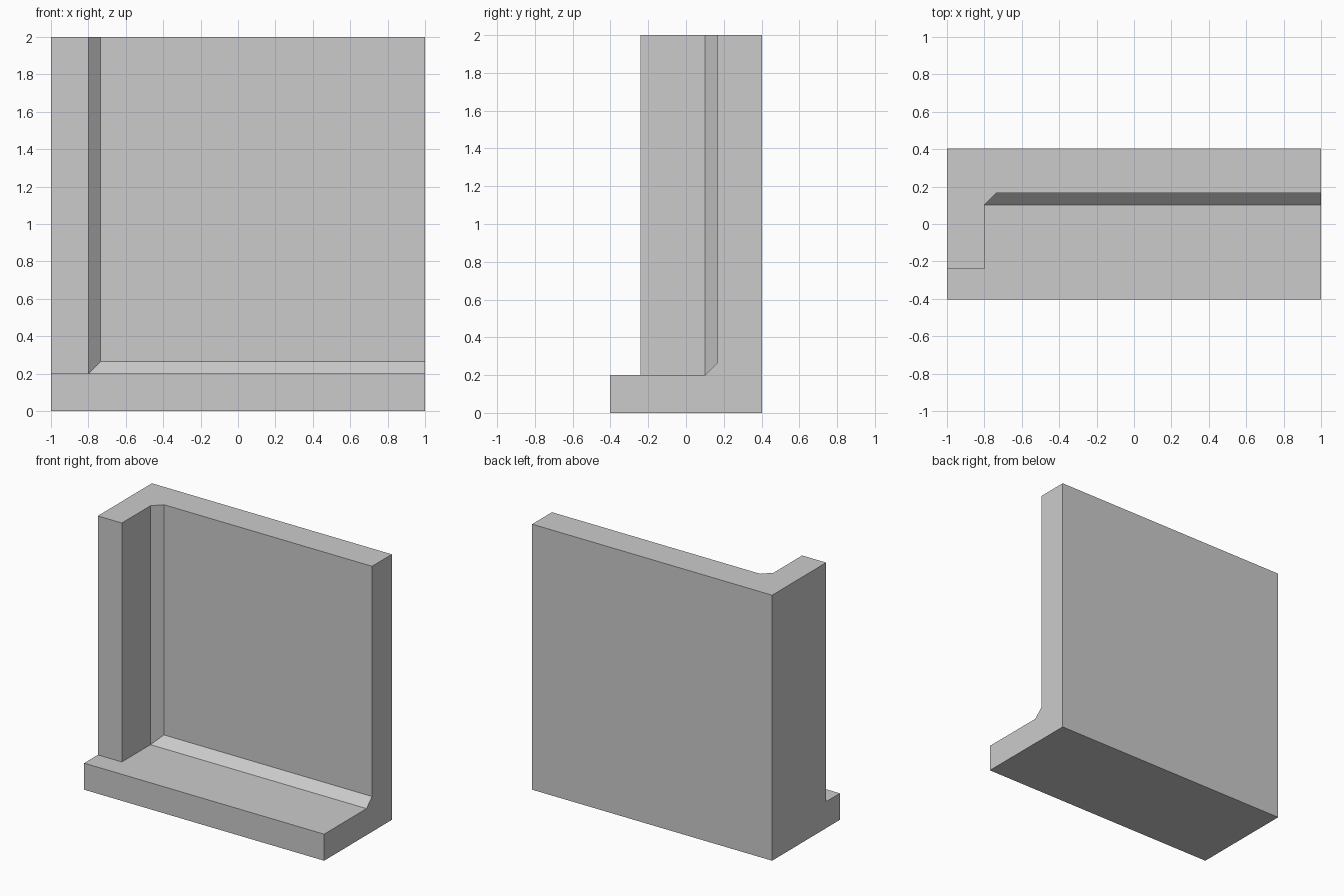
import bpy, bmesh
from mathutils import Vector

if "Cube" in bpy.data.objects:
    bpy.data.objects.remove(bpy.data.objects["Cube"])

FRONT, BACK = -0.403, 0.403
FLOOR = 0.2             # base slab thickness
SIDE = -0.8             # inner face of the side wall
WALL = 0.167            # inner face of the back wall
C = 0.066               # inner corner chamfer


def prism(name, points, offset):
    """Extrude a closed planar profile by the given offset."""
    bm = bmesh.new()
    face = bm.faces.new([bm.verts.new(p) for p in points])
    ext = bmesh.ops.extrude_face_region(bm, geom=[face])
    moved = [g for g in ext["geom"] if isinstance(g, bmesh.types.BMVert)]
    bmesh.ops.translate(bm, verts=moved, vec=Vector(offset))
    bmesh.ops.recalc_face_normals(bm, faces=bm.faces)
    mesh = bpy.data.meshes.new(name)
    bm.to_mesh(mesh)
    bm.free()
    obj = bpy.data.objects.new(name, mesh)
    bpy.context.collection.objects.link(obj)
    return obj


# Base slab and back wall: L-shaped side profile run along x
profile = [(FRONT, 0), (BACK, 0), (BACK, 2), (WALL, 2), (WALL, FLOOR + C),
           (WALL - C, FLOOR), (FRONT, FLOOR)]
wall = prism("corner_wall", [(-1, y, z) for y, z in profile], (2, 0, 0))

# Side wall with chamfered inner corner: L-shaped plan run upwards
plan = [(-1, -0.24), (SIDE, -0.24), (SIDE, WALL - C), (SIDE + C, WALL),
        (1, WALL), (1, BACK), (-1, BACK)]
side = prism("side_wall", [(x, y, 0) for x, y in plan], (0, 0, 2))

# Join both into one solid
mod = wall.modifiers.new("join", 'BOOLEAN')
mod.operation = 'UNION'
mod.solver = 'EXACT'
mod.object = side
bpy.context.view_layer.objects.active = wall
wall.select_set(True)
bpy.ops.object.modifier_apply(modifier=mod.name)
bpy.data.objects.remove(side, do_unlink=True)

# Merge leftover coplanar faces
bm = bmesh.new()
bm.from_mesh(wall.data)
bmesh.ops.remove_doubles(bm, verts=bm.verts, dist=1e-4)
bmesh.ops.dissolve_limit(bm, angle_limit=0.01, verts=bm.verts, edges=bm.edges)
bm.to_mesh(wall.data)
bm.free()
